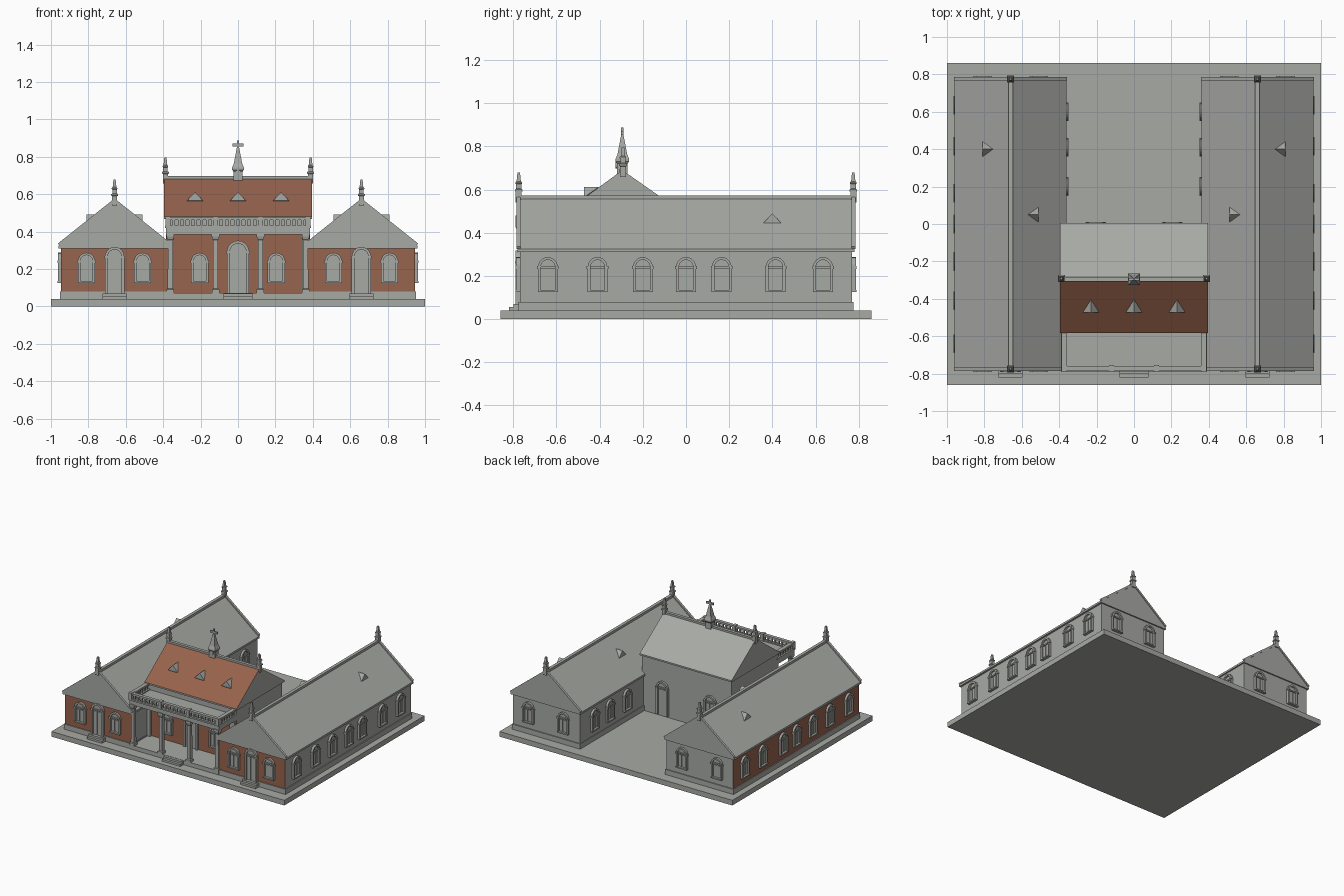
import bpy, bmesh, math
from mathutils import Matrix, Vector

if "Cube" in bpy.data.objects:
    bpy.data.objects.remove(bpy.data.objects["Cube"])


def material(name, rgb):
    m = bpy.data.materials.new(name)
    m.diffuse_color = (*rgb, 1)
    m.use_nodes = True
    m.node_tree.nodes["Principled BSDF"].inputs["Base Color"].default_value = m.diffuse_color
    return m


STONE = material("stone grey", (0.39, 0.40, 0.375))
BRICK = material("brick red", (0.31, 0.125, 0.074))


def finish(name, bm, brick=None):
    """Turn a bmesh into an object; faces whose normal passes the rule become brick."""
    bmesh.ops.recalc_face_normals(bm, faces=bm.faces[:])
    if brick:
        for f in bm.faces:
            f.material_index = int(brick(f.normal))
    me = bpy.data.meshes.new(name)
    bm.to_mesh(me)
    bm.free()
    me.materials.append(STONE)
    me.materials.append(BRICK)
    ob = bpy.data.objects.new(name, me)
    bpy.context.collection.objects.link(ob)
    return ob


def add_box(bm, x0, x1, y0, y1, z0, z1):
    mat = Matrix.Translation(((x0 + x1) / 2, (y0 + y1) / 2, (z0 + z1) / 2))
    mat = mat @ Matrix.Diagonal((abs(x1 - x0), abs(y1 - y0), abs(z1 - z0), 1))
    bmesh.ops.create_cube(bm, size=1, matrix=mat)


def boxes(name, *dims, brick=None):
    bm = bmesh.new()
    for d in dims:
        add_box(bm, *d)
    return finish(name, bm, brick)


def add_prism(bm, pts, shift):
    f = bm.faces.new([bm.verts.new(p) for p in pts])
    r = bmesh.ops.extrude_face_region(bm, geom=[f])
    bmesh.ops.translate(bm, vec=shift, verts=[v for v in r["geom"] if isinstance(v, bmesh.types.BMVert)])


def arch(w, z0, top, n=10):
    """Outline in x/z of an opening with a half-round head."""
    arc = [(w * math.cos(math.pi * i / n), top - w + w * math.sin(math.pi * i / n)) for i in range(n + 1)]
    return [(w, z0)] + arc + [(-w, z0)]


def opening(name, loc, angle, w, z0, top, door=False):
    """Arched window or door: raised surround, pane and glazing bars, facing -y at angle 0."""
    bm = bmesh.new()
    t, d = w * 0.28, 0.017
    outer, inner = arch(w, z0, top), arch(w - t, z0 if door else z0 + t * 0.6, top - t)
    rings = [[bm.verts.new((x, y, z)) for x, z in o]
             for o, y in ((outer, 0.01), (outer, -d), (inner, -d), (inner, 0.01))]
    n = len(outer)
    for a, b in zip(rings, rings[1:]):
        for i in range(n if not door else n - 1):
            j = (i + 1) % n
            bm.faces.new((a[i], a[j], b[j], b[i]))
    # recessed pane and leaves
    add_prism(bm, [(x, -0.004, z) for x, z in inner], (0, 0.012, 0))
    spring = top - w
    add_box(bm, -w + t, w - t, -0.012, 0, spring - 0.006, spring + 0.004)
    for s in (-1, 1):
        x0, x1 = sorted((s * 0.004, s * (w - t - 0.004)))
        add_box(bm, x0, x1, -0.009, 0, z0 + 0.014, spring - 0.012)
    # imposts at the spring line, and a sill
    for s in (-1, 1):
        add_box(bm, s * (w - t), s * (w + 0.004), -d - 0.003, 0, spring - 0.008, spring + 0.004)
    if not door:
        add_box(bm, -w, w, -d - 0.004, 0, z0, z0 + 0.01)
    bmesh.ops.transform(bm, verts=bm.verts[:],
                        matrix=Matrix.Translation(loc) @ Matrix.Rotation(angle, 4, "Z"))
    return finish(name, bm)


def spire(name, x, y, profile):
    """Square stacked shape from (half width, z) pairs."""
    bm = bmesh.new()
    prev = None
    for h, z in profile:
        ring = [bm.verts.new((x + a * h, y + b * h, z)) for a, b in ((-1, -1), (1, -1), (1, 1), (-1, 1))]
        if prev:
            for i in range(4):
                bm.faces.new((prev[i], prev[(i + 1) % 4], ring[(i + 1) % 4], ring[i]))
        else:
            bm.faces.new(ring)
        prev = ring
    bm.faces.new(prev)
    return finish(name, bm)


def finial(name, x, y, z):
    spire(name, x, y, [(0.014, z - 0.03), (0.014, z + 0.02), (0.018, z + 0.022), (0.018, z + 0.03),
                       (0.012, z + 0.034), (0.012, z + 0.055), (0.015, z + 0.057), (0.015, z + 0.063),
                       (0.01, z + 0.068), (0.006, z + 0.108)])


def dormer(name, loc, angle, depth):
    """Triangular roof vent whose ridge runs back into the slope."""
    bm = bmesh.new()
    v = [bm.verts.new(p) for p in ((-0.043, 0, 0), (0.043, 0, 0), (0, 0, 0.047), (0, depth, 0.047), (0, 0.01, -0.012))]
    for f in ((0, 1, 2), (0, 2, 3), (1, 3, 2), (0, 3, 4), (1, 4, 3), (0, 4, 1)):
        bm.faces.new([v[i] for i in f])
    bmesh.ops.transform(bm, verts=bm.verts[:],
                        matrix=Matrix.Translation(loc) @ Matrix.Rotation(angle, 4, "Z"))
    finish(name, bm)


def front(n):
    return n.y < -0.9


def front_or_left(n):
    return n.y < -0.9 or n.x < -0.9


# ground slab
boxes("ground_slab", (-1, 1, -0.86, 0.86, 0, 0.04))

# side wings, mirrored across x
for s, side in ((-1, "left"), (1, "right")):
    boxes(side + "_wing_plinth", (s * 0.365, s * 0.952, -0.777, 0.777, 0.04, 0.08))
    boxes(side + "_wing_walls", (s * 0.37, s * 0.945, -0.77, 0.77, 0.08, 0.312),
          brick=front_or_left if s < 0 else front)
    bm = bmesh.new()
    section = ((0.36, 0.31), (0.36, 0.325), (0.66, 0.565), (0.96, 0.325), (0.96, 0.31))
    add_prism(bm, [(s * x, -0.78, z) for x, z in section], (0, 1.56, 0))
    finish(side + "_wing_roof", bm)
    boxes(side + "_ridge_cap", (s * 0.648, s * 0.672, -0.78, 0.78, 0.55, 0.573))
    # raking gable copings
    bm = bmesh.new()
    for y in (-0.785, 0.767):
        coping = ((0.955, 0.325), (0.962, 0.337), (0.66, 0.577), (0.358, 0.337), (0.365, 0.325), (0.66, 0.558))
        add_prism(bm, [(s * x, y, z) for x, z in coping], (0, 0.018, 0))
    finish(side + "_gable_copings", bm)
    for y in (-0.775, 0.775):
        finial(side + "_wing_finial", s * 0.66, y, 0.57)
    dormer(side + "_outer_dormer", (s * 0.81, 0.40, 0.443), s * math.pi / 2, 0.062)
    dormer(side + "_inner_dormer", (s * 0.51, 0.05, 0.443), -s * math.pi / 2, 0.062)
    # windows on the four sides
    for x in (0.51, 0.81):
        opening(side + "_front_window", (s * x, -0.77, 0), 0, 0.046, 0.125, 0.287)
        opening(side + "_back_window", (s * x, 0.77, 0), math.pi, 0.046, 0.125, 0.287)
    for y in (-0.64, -0.41, -0.2, 0, 0.165, 0.415, 0.635):
        opening(side + "_outer_window", (s * 0.945, y, 0), s * math.pi / 2, 0.046, 0.125, 0.287)
    for y in (0.2, 0.41, 0.6):
        opening(side + "_inner_window", (s * 0.37, y, 0), -s * math.pi / 2, 0.046, 0.125, 0.287)
    # wing entrance and steps
    opening(side + "_wing_door", (s * 0.66, -0.772, 0), 0, 0.052, 0.06, 0.318, door=True)
    boxes(side + "_wing_steps", (s * 0.595, s * 0.725, -0.80, -0.77, 0.04, 0.07),
          (s * 0.595, s * 0.725, -0.82, -0.77, 0.04, 0.055))

# central hall
boxes("hall_walls", (-0.385, 0.385, -0.57, -0.01, 0.04, 0.39), brick=front)
boxes("hall_upper_walls", (-0.385, 0.385, -0.57, -0.01, 0.39, 0.485))
bm = bmesh.new()
add_prism(bm, [(-0.395, y, z) for y, z in ((-0.583, 0.468), (-0.583, 0.48), (-0.295, 0.69), (0.005, 0.48), (0.005, 0.468))],
          (0.79, 0, 0))
finish("hall_roof", bm, lambda n: n.y < -0.3 and 0.3 < n.z < 0.95)
boxes("hall_ridge_cap", (-0.395, 0.395, -0.307, -0.283, 0.675, 0.696))
for x in (-0.388, 0.388):
    finial("hall_finial", x, -0.292, 0.688)
for x in (-0.23, 0, 0.23):
    dormer("hall_dormer", (x, -0.472, 0.565), 0, 0.068)
opening("hall_door", (0, -0.57, 0), 0, 0.06, 0.07, 0.352, door=True)
for x in (-0.205, 0.205):
    opening("hall_window", (x, -0.57, 0), 0, 0.046, 0.125, 0.287)
    opening("hall_back_door", (x, -0.01, 0), math.pi, 0.05, 0.05, 0.31, door=True)

# steeple and cross
spire("steeple", 0, -0.295, [(0.024, 0.65), (0.024, 0.72), (0.031, 0.73), (0.031, 0.742),
                             (0.022, 0.765), (0.008, 0.84), (0.006, 0.85)])
bm = bmesh.new()
bmesh.ops.create_cone(bm, cap_ends=True, segments=12, radius1=0.016, radius2=0.016, depth=0.012,
                      matrix=Matrix.Translation((0, -0.32, 0.713)) @ Matrix.Rotation(math.pi / 2, 4, "X"))
finish("steeple_roundel", bm)
boxes("cross", (-0.006, 0.006, -0.301, -0.289, 0.83, 0.888), (-0.03, 0.03, -0.301, -0.289, 0.855, 0.871))

# porch floor and steps
boxes("porch_floor", (-0.38, 0.38, -0.78, -0.56, 0.04, 0.072))
boxes("porch_steps", (-0.078, 0.078, -0.80, -0.77, 0.04, 0.07), (-0.078, 0.078, -0.82, -0.77, 0.04, 0.055))

# porch columns with bases and capitals
for x in (-0.362, -0.12, 0.12, 0.362):
    spire("porch_column", x, -0.765, [(0.02, 0.07), (0.02, 0.09), (0.014, 0.095), (0.013, 0.355),
                                      (0.017, 0.36), (0.021, 0.375), (0.021, 0.39)])
for x in (-0.362, 0.362):
    boxes("porch_pilaster", (x - 0.02, x + 0.02, -0.59, -0.56, 0.07, 0.39))

# porch roof, balustrade and rail
boxes("porch_roof", (-0.385, 0.385, -0.78, -0.565, 0.385, 0.425))
boxes("porch_cornice", (-0.39, 0.39, -0.788, -0.76, 0.42, 0.432),
      (-0.39, -0.355, -0.785, -0.565, 0.42, 0.432), (0.355, 0.39, -0.785, -0.565, 0.42, 0.432))
boxes("porch_rail", (-0.388, 0.388, -0.786, -0.76, 0.462, 0.476),
      (-0.388, -0.358, -0.78, -0.565, 0.462, 0.476), (0.358, 0.388, -0.78, -0.565, 0.462, 0.476))
balusters = [(x - 0.007, x + 0.007, -0.78, -0.766, 0.43, 0.465) for x in [-0.345 + 0.03 * i for i in range(24)]]
for s in (-1, 1):
    balusters += [(s * 0.366, s * 0.38, y, y + 0.014, 0.43, 0.465) for y in [-0.745 + 0.03 * i for i in range(6)]]
boxes("porch_balusters", *balusters)
boxes("porch_rail_posts", *[(x - 0.013, x + 0.013, -0.79, -0.755, 0.425, 0.48) for x in (-0.374, -0.12, 0.12, 0.374)])
